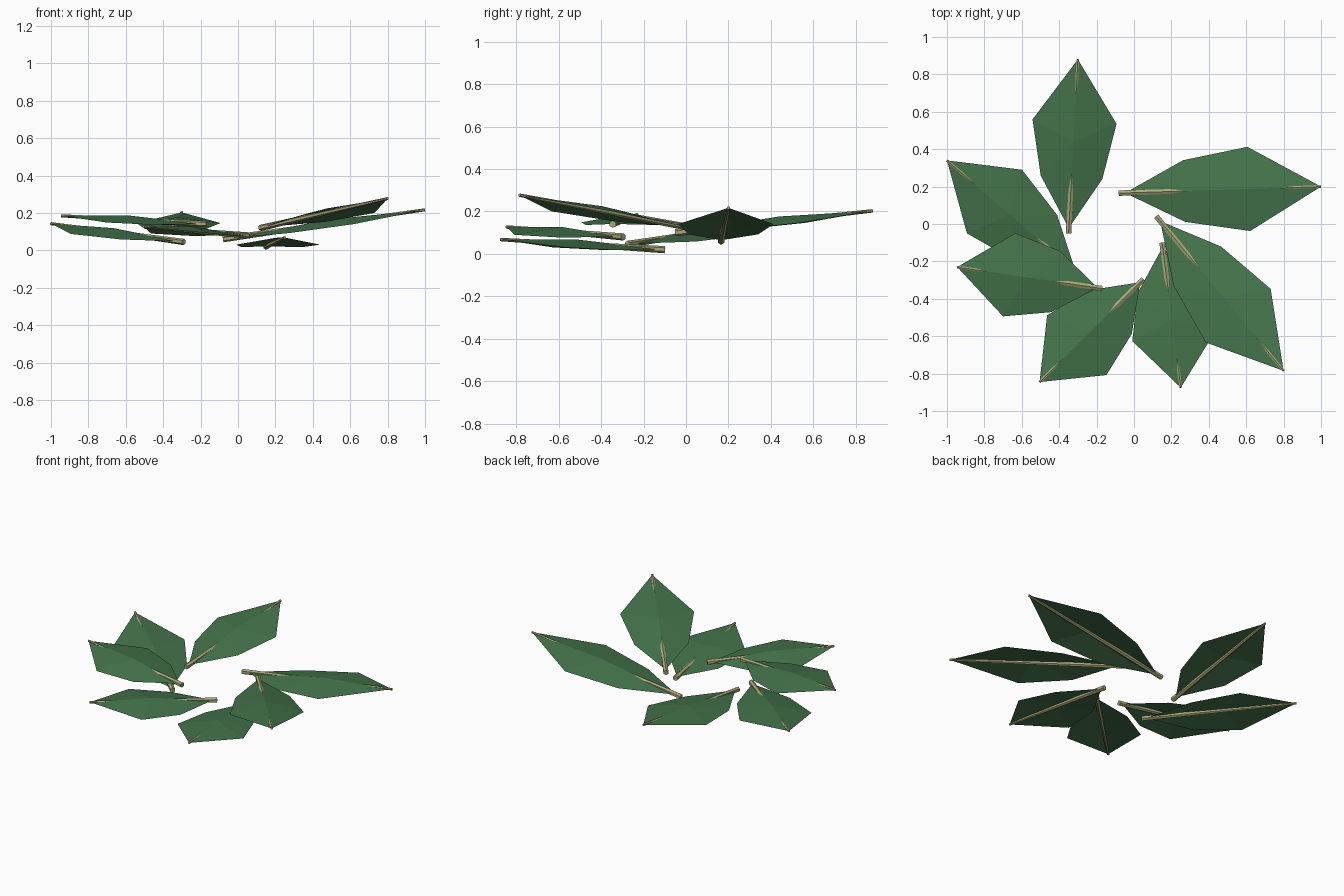
import bpy
import bmesh
from mathutils import Vector

if "Cube" in bpy.data.objects:
    bpy.data.objects.remove(bpy.data.objects["Cube"])


def make_material(name, colour):
    mat = bpy.data.materials.new(name)
    mat.use_nodes = True
    mat.diffuse_color = (*colour, 1)
    bsdf = mat.node_tree.nodes["Principled BSDF"]
    bsdf.inputs["Base Color"].default_value = (*colour, 1)
    bsdf.inputs["Roughness"].default_value = 0.8
    return mat


LEAF = make_material("leaf green", (0.058, 0.175, 0.07))
STEM = make_material("stem khaki", (0.41, 0.40, 0.19))

# Half outline of a blade: fraction along stem, half width, height off stem
OUTLINE = [(0.32, 0.165, -0.018), (0.64, 0.225, -0.02)]
CENTRE = (0.53, 0.0, 0.022)


def add_object(name, bm, mat):
    mesh = bpy.data.meshes.new(name)
    bm.to_mesh(mesh)
    bm.free()
    mesh.materials.append(mat)
    obj = bpy.data.objects.new(name, mesh)
    bpy.context.collection.objects.link(obj)


def add_leaf(name, base, tip):
    base, tip = Vector(base), Vector(tip)
    axis = tip - base
    side = Vector((-axis.y, axis.x, 0)).normalized()
    up = axis.cross(side).normalized()

    def place(t, width, height):
        return base + axis * t + side * width + up * height

    # Blade: six-sided outline fanned around a raised centre
    right_half = [(t, -w, h) for t, w, h in OUTLINE]
    left_half = OUTLINE[::-1]
    loop = [(0.03, 0, 0)] + right_half + [(1, 0, 0)] + left_half
    bm = bmesh.new()
    rim = [bm.verts.new(place(*p)) for p in loop]
    centre = bm.verts.new(place(*CENTRE))
    for i, v in enumerate(rim):
        bm.faces.new((centre, v, rim[(i + 1) % len(rim)]))
    add_object(name + "_blade", bm, LEAF)

    # Stem: straight tapered rod running under the blade to its tip
    bm = bmesh.new()
    bmesh.ops.create_cone(bm, cap_ends=True, segments=6, radius1=0.017,
                          radius2=0.008, depth=axis.length)
    turn = axis.to_track_quat("Z", "Y").to_matrix().to_4x4()
    bm.transform(turn)
    bmesh.ops.translate(bm, verts=bm.verts, vec=(base + tip) / 2)
    add_object(name + "_stem", bm, STEM)


# Ring of leaves: stem base and tip
LEAVES = {
    "back_leaf": ((-0.35, -0.05, 0.10), (-0.30, 0.88, 0.203)),
    "left_leaf": ((-0.08, 0.165, 0.06), (1.0, 0.20, 0.217)),
    "front_left_leaf": ((0.12, 0.04, 0.12), (0.80, -0.785, 0.277)),
    "front_leaf": ((0.15, -0.10, 0.02), (0.25, -0.875, 0.068)),
    "front_right_leaf": ((0.05, -0.295, 0.08), (-0.505, -0.845, 0.127)),
    "right_leaf": ((-0.17, -0.345, 0.14), (-0.945, -0.23, 0.185)),
    "back_right_leaf": ((-0.29, -0.275, 0.045), (-1.0, 0.34, 0.143)),
}
for leaf_name, (start, end) in LEAVES.items():
    add_leaf(leaf_name, start, end)
